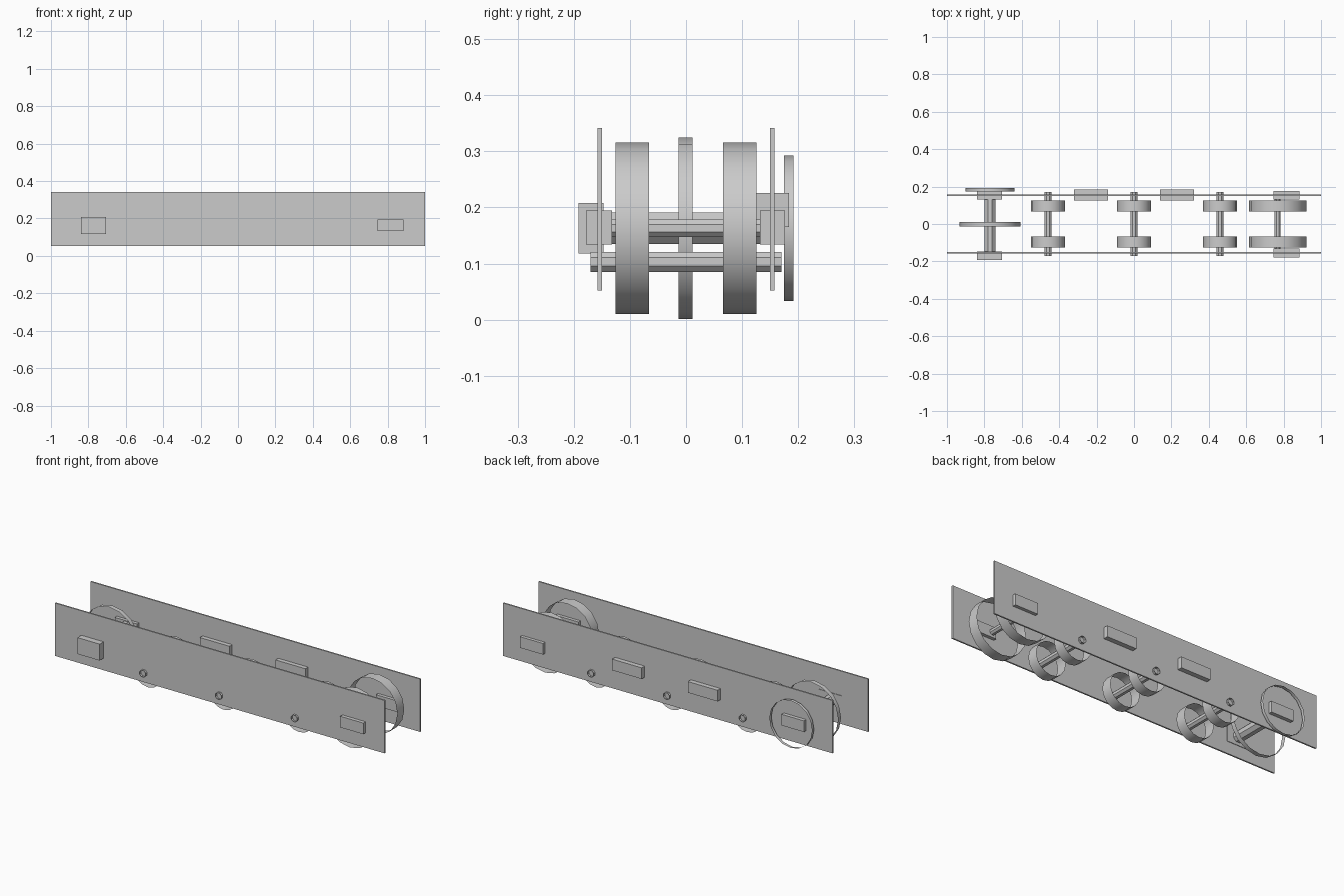
import bpy, bmesh, math
from mathutils import Matrix

cube = bpy.data.objects.get("Cube")
if cube:
    bpy.data.objects.remove(cube)

grey = bpy.data.materials.new("plain_grey")
grey.use_nodes = True
COLOUR = (0.6, 0.6, 0.6, 1)
grey.diffuse_color = COLOUR
grey.node_tree.nodes["Principled BSDF"].inputs["Base Color"].default_value = COLOUR


def finish(name, bm):
    mesh = bpy.data.meshes.new(name)
    bm.to_mesh(mesh)
    bm.free()
    mesh.materials.append(grey)
    obj = bpy.data.objects.new(name, mesh)
    bpy.context.collection.objects.link(obj)
    return obj


def box(name, x, y, z):
    """Solid box from (low, high) ranges."""
    bm = bmesh.new()
    bmesh.ops.create_cube(bm, size=1)
    for v in bm.verts:
        v.co = [r[0] if c < 0 else r[1] for c, r in zip(v.co, (x, y, z))]
    return finish(name, bm)


def tube(name, x, z, radius, y, sides, turn=0.0, smooth=True):
    """Open-ended tube lying along y."""
    bm = bmesh.new()
    bmesh.ops.create_cone(bm, cap_ends=False, segments=sides, radius1=radius,
                          radius2=radius, depth=y[1] - y[0])
    place = (Matrix.Translation((x, (y[0] + y[1]) / 2, z))
             @ Matrix.Rotation(math.pi / 2, 4, 'X') @ Matrix.Rotation(turn, 4, 'Z'))
    bm.transform(place)
    for f in bm.faces:
        f.smooth = smooth
    return finish(name, bm)


HUB = 0.163
EIGHTH = math.pi / 8

# Long side plates
for name, y in (("front_plate", -0.154), ("back_plate", 0.154)):
    box(name, (-1, 1), (y - 0.004, y + 0.004), (0.052, 0.342))

# Three small wheel pairs with their axles
for i, x in enumerate((-0.46, 0, 0.46)):
    tube(f"small_axle_{i}", x, 0.103, 0.0195, (-0.17, 0.17), 8, EIGHTH, False)
    for side, y in (("front", (-0.126, -0.066)), ("back", (0.066, 0.126))):
        tube(f"small_wheel_{side}_{i}", x, 0.103, 0.091, y, 16)

# Large wheel pair and axle at the left end
tube("large_axle", 0.768, HUB, 0.017, (-0.135, 0.135), 8, EIGHTH, False)
for side, y in (("front", (-0.126, -0.066)), ("back", (0.066, 0.126))):
    tube(f"large_wheel_{side}", 0.768, HUB, 0.153, y, 16)

# Drive shaft with its centre ring and outer ring
tube("drive_shaft", -0.77, HUB, 0.0305, (-0.16, 0.16), 8, EIGHTH, False)
tube("centre_ring", -0.77, HUB, 0.162, (-0.013, 0.012), 16)
tube("outer_ring", -0.77, HUB, 0.13, (0.175, 0.192), 16)

# Bearing blocks on the plates
LEFT, RIGHT = (0.745, 0.885), (-0.84, -0.705)
LOW = (0.134, 0.195)
box("motor_block", RIGHT, (-0.192, -0.147), (0.118, 0.208))
box("front_left_block", LEFT, (-0.178, -0.132), LOW)
box("back_left_block", LEFT, (0.132, 0.176), LOW)
box("back_right_block", RIGHT, (0.132, 0.178), LOW)
for name, x in (("middle_block_left", 0.23), ("middle_block_right", -0.23)):
    box(name, (x - 0.09, x + 0.09), (0.126, 0.184), (0.165, 0.226))
